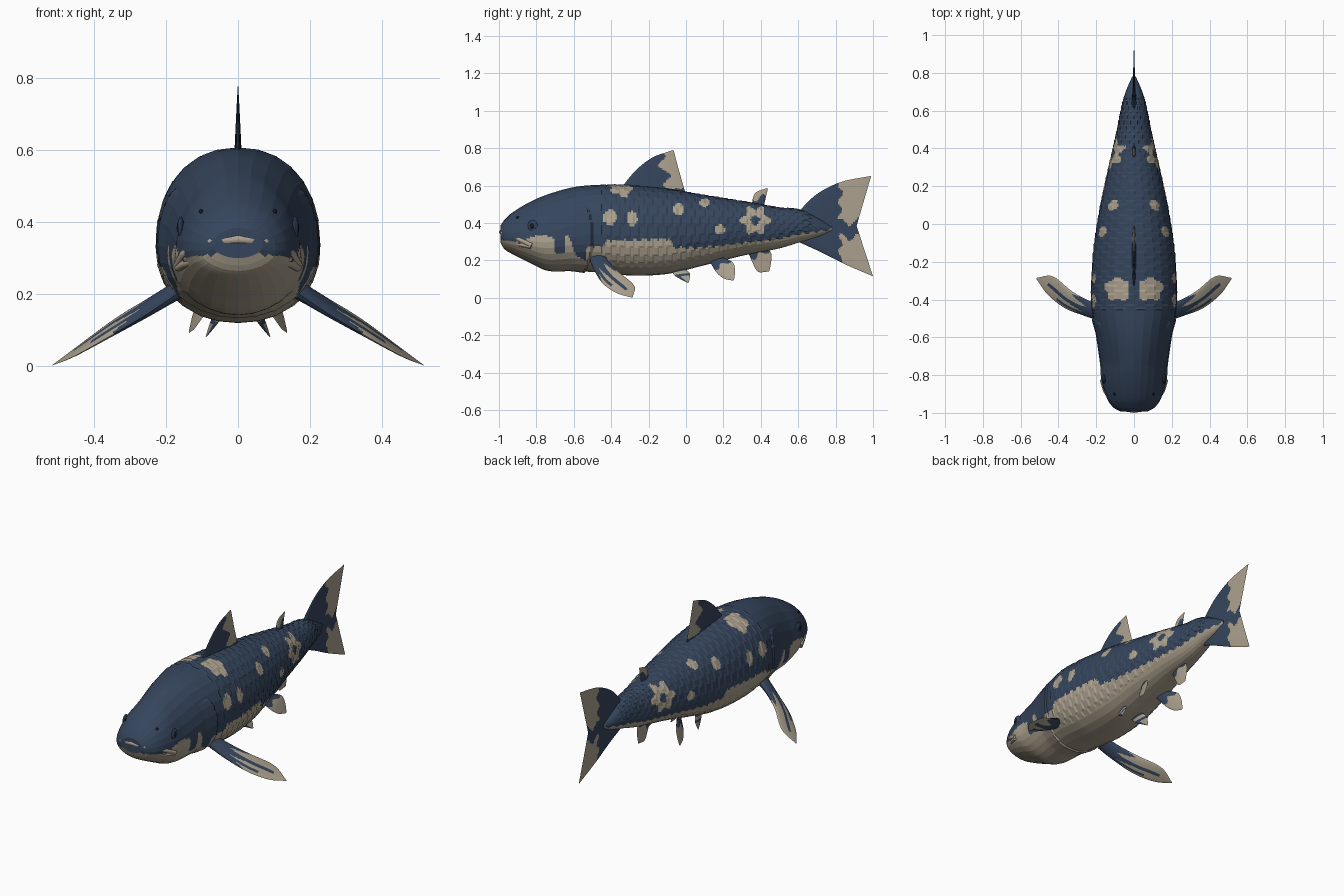
import bpy, bmesh, math
from mathutils import Vector

if "Cube" in bpy.data.objects:
    bpy.data.objects.remove(bpy.data.objects["Cube"])


def material(name, rgb):
    m = bpy.data.materials.new(name)
    m.diffuse_color = (*rgb, 1)
    m.use_nodes = True
    m.node_tree.nodes["Principled BSDF"].inputs["Base Color"].default_value = m.diffuse_color
    return m


NAVY = material("navy skin", (0.036, 0.060, 0.108))
CREAM = material("cream skin", (0.41, 0.355, 0.27))
RED = material("mouth red", (0.20, 0.03, 0.05))
DARK = material("eye dark", (0.008, 0.011, 0.018))


def spline(table, y, col):
    """Smooth interpolation of one column over the first column."""
    y = min(max(y, table[0][0]), table[-1][0])
    i = 0
    while i < len(table) - 2 and y > table[i + 1][0]:
        i += 1

    def slope(k):
        a, b = max(k - 1, 0), min(k + 1, len(table) - 1)
        return (table[b][col] - table[a][col]) / (table[b][0] - table[a][0])
    d = table[i + 1][0] - table[i][0]
    t = (y - table[i][0]) / d
    return ((2*t**3 - 3*t*t + 1) * table[i][col] + (t**3 - 2*t*t + t) * d * slope(i)
            + (3*t*t - 2*t**3) * table[i + 1][col] + (t**3 - t*t) * d * slope(i + 1))


def linear(table, y):
    for (a, p), (b, q) in zip(table, table[1:]):
        if y <= b:
            return p + (q - p) * max(0, (y - a) / (b - a))
    return table[-1][1]


def finish(bm, name, mats):
    bmesh.ops.recalc_face_normals(bm, faces=bm.faces)
    me = bpy.data.meshes.new(name)
    bm.to_mesh(me)
    bm.free()
    for m in mats:
        me.materials.append(m)
    ob = bpy.data.objects.new(name, me)
    bpy.context.collection.objects.link(ob)
    return ob


# Body stations: y, top, bottom, half width
BODY = [(-.993, .385, .30, .07), (-.975, .412, .265, .105), (-.93, .455, .235, .14),
        (-.83, .515, .185, .172), (-.74, .553, .145, .18), (-.6, .592, .143, .2),
        (-.45, .605, .135, .224), (-.3, .602, .12, .226), (-.1, .583, .128, .21),
        (.1, .55, .175, .178), (.3, .518, .225, .135), (.5, .484, .265, .09),
        (.61, .472, .298, .068), (.7, .43, .325, .044), (.78, .38, .36, .01)]


def station(y):
    top, bot, w = (spline(BODY, y, c) for c in (1, 2, 3))
    mid = bot + (top - bot) * linear([(-1, .4), (-.8, .36), (-.5, .43), (.8, .48)], y)
    n = linear([(-1, 1.9), (-.75, 1.9), (-.45, 2.2), (.3, 2.1), (.8, 2)], y)
    return top, bot, w, mid, n


def section(y, a):
    top, bot, w, mid, n = station(y)
    c, s = math.cos(a), math.sin(a)
    h = top - mid if s > 0 else mid - bot
    return Vector((math.copysign(w * abs(c) ** (2 / n), c), y,
                   mid + math.copysign(h * abs(s) ** (2 / n), s)))


def surface_x(y, z):
    top, bot, w, mid, n = station(y)
    h = top - mid if z > mid else mid - bot
    return w * max(0, 1 - abs((z - mid) / h) ** n) ** (1 / n)


# Pale belly edge and pale spots on the flanks
BELLY = [(-1, .31), (-.9, .3), (-.81, .33), (-.71, .33), (-.70, .24), (-.65, .24),
         (-.645, .335), (-.62, .32), (-.59, .23), (-.54, .20), (-.53, .27), (-.44, .29),
         (-.42, .312), (-.09, .322), (-.06, .275), (.07, .272), (.3, .3), (.5, .322),
         (.6, .345), (.7, .36), (.78, .372)]
SPOTS = [(-.405, .43, .036, .042), (-.288, .422, .028, .042), (-.04, .473, .03, .032),
         (.1, .508, .027, .022), (.18, .365, .027, .028)]


def skin_is_pale(p):
    x, y, z = p
    saw = 0.012 * abs(((y / .05) % 1) * 2 - 1) if y > -.5 else 0
    if z < linear(BELLY, y) - saw:
        return True
    if any(((y - a) / r) ** 2 + ((z - b) / q) ** 2 < 1 for a, b, r, q in SPOTS):
        return True
    # saddle blotches beside the dorsal fin
    if abs(x) > .022 and z > .52:
        d = math.hypot((abs(x) - .085) / .07, (y + .345) / .058)
        if d < 1 + .12 * math.sin(5 * math.atan2(y + .345, abs(x) - .085)):
            return True
    # petal mark near the tail
    dy, dz = y - .37, z - .415
    r = math.hypot(dy, dz)
    return .024 < r < .07 + .014 * math.cos(6 * math.atan2(dz, dy))


def build_body():
    bm = bmesh.new()
    sides, split, steps = 28, 4, 190
    rings = []
    for i in range(steps + 1):
        y = BODY[0][0] + (BODY[-1][0] - BODY[0][0]) * i / steps
        corners = [section(y, 2 * math.pi * k / sides) for k in range(sides)]
        mid = Vector((0, y, station(y)[3]))
        ring = []
        for k in range(sides * split):
            j, f = divmod(k, split)
            p = corners[j].lerp(corners[(j + 1) % sides], f / split)
            # overlapping scale rows, and the step at the gill cover
            out = 0
            if -.46 < y < .68 and p.z > station(y)[1] + .05:
                out = .005 * ((y / .05 + .5 * (j % 2)) % 1) - .002
            edge = -.5 - 1.2 * (p.z - .33) ** 2
            if edge - .08 < y < edge and p.z < .48:
                out = .008 * (y - edge + .08) / .08
            d = (p - mid).normalized()
            ring.append(bm.verts.new(p + d * out))
        rings.append(ring)
    n = sides * split
    for a, b in zip(rings, rings[1:]):
        for k in range(n):
            f = bm.faces.new((a[k], a[(k + 1) % n], b[(k + 1) % n], b[k]))
            f.material_index = int(skin_is_pale(f.calc_center_median()))
    bm.faces.new(rings[0])
    bm.faces.new(rings[-1])
    finish(bm, "body", [NAVY, CREAM])


def along(path, u):
    s = u * (len(path) - 1)
    i = min(int(s), len(path) - 2)
    pts = [(k, *p) for k, p in enumerate(path)]
    return Vector([spline(pts, s, c) for c in (1, 2, 3)])


def fin(name, paths, thick, pale, mirror=1, nu=36, nv=24):
    """Lens-shaped fin lofted between root-to-tip paths."""
    bm = bmesh.new()
    normal = (Vector(paths[0][-1]) - Vector(paths[0][0])).cross(
        Vector(paths[-1][0]) - Vector(paths[0][0])).normalized()
    for side in (1, -1):
        grid = []
        for i in range(nu + 1):
            u = i / nu
            knots = [along(p, u) for p in paths]
            row = []
            for j in range(nv + 1):
                v = j / nv * (len(paths) - 1)
                k = min(int(v), len(paths) - 2)
                q = knots[k].lerp(knots[k + 1], v - k)
                bulge = math.sqrt(max(0, 1 - (2 * j / nv - 1) ** 2))
                q = q + normal * side * thick * (1 - u) * bulge
                row.append(bm.verts.new((q.x * mirror, q.y, q.z)))
            grid.append(row)
        for i in range(nu):
            for j in range(nv):
                f = bm.faces.new((grid[i][j], grid[i + 1][j], grid[i + 1][j + 1], grid[i][j + 1]))
                f.material_index = int(pale((i + .5) / nu, (j + .5) / nv, f.calc_center_median()))
    bmesh.ops.remove_doubles(bm, verts=bm.verts, dist=1e-5)
    finish(bm, name, [NAVY, CREAM])


def tube(name, half, radius, mat):
    pts = [(-x, y, z) for x, y, z in half[:0:-1]] + half
    cu = bpy.data.curves.new(name, 'CURVE')
    cu.dimensions = '3D'
    cu.bevel_depth = radius
    cu.bevel_resolution = 2
    cu.use_fill_caps = True
    sp = cu.splines.new('POLY')
    sp.points.add(len(pts) - 1)
    for p, co in zip(sp.points, pts):
        p.co = (*co, 1)
    cu.materials.append(mat)
    ob = bpy.data.objects.new(name, cu)
    bpy.context.collection.objects.link(ob)
    bpy.ops.object.select_all(action='DESELECT')
    ob.select_set(True)
    bpy.context.view_layer.objects.active = ob
    bpy.ops.object.convert(target='MESH')


def bead(name, y, z, size, mat, s):
    """Flattened ball sitting on the skin."""
    bm = bmesh.new()
    bmesh.ops.create_uvsphere(bm, u_segments=14, v_segments=8, radius=1)
    bmesh.ops.scale(bm, verts=bm.verts, vec=size)
    finish(bm, name, [mat]).location = (s * surface_x(y, z), y, z)


build_body()

# Lips and mouth opening
upper = [(0, -.987, .352), (.075, -.977, .346), (.118, -.935, .332), (.152, -.88, .308), (.168, -.825, .28)]
lower = [(0, -.979, .304), (.075, -.967, .302), (.115, -.925, .294), (.148, -.875, .284), (.166, -.83, .274)]
inner = [(0, -.972, .328), (.07, -.964, .324), (.108, -.925, .313), (.14, -.88, .296)]
tube("upper_lip", upper, .013, CREAM)
tube("lower_lip", lower, .012, CREAM)
tube("mouth_opening", inner, .018, RED)

# Median fins
fin("dorsal_fin", [[(0, -.345, .59), (0, -.27, .68), (0, -.18, .75), (0, -.07, .79)],
                   [(0, .0, .55), (0, -.02, .62), (0, -.04, .69), (0, -.065, .785)]], .011,
    lambda u, v, p: p.y > -.12 + .025 * math.sin(p.z * 60) - .25 * (p.z - .7) and p.z > .585)
fin("adipose_fin", [[(0, .35, .495), (0, .37, .56), (0, .435, .588)],
                    [(0, .415, .485), (0, .425, .53), (0, .437, .58)]], .01,
    lambda u, v, p: p.z > .535 + .02 * math.sin(p.y * 80))
fin("tail_fin", [[(0, .6, .46), (0, .7, .555), (0, .83, .62), (0, .99, .652)],
                 [(0, .6, .38), (0, .7, .38), (0, .8, .38), (0, .912, .385)],
                 [(0, .6, .30), (0, .72, .245), (0, .85, .18), (0, 1, .115)]], .014,
    lambda u, v, p: p.y > .825 + .012 * math.sin(p.z * 70)
    and (p.z > .405 + .02 * math.sin(p.y * 70) or p.z < .325 + .02 * math.sin(p.y * 70)),
    nu=44, nv=48)
fin("anal_fin", [[(0, .33, .25), (0, .355, .19), (0, .385, .14), (0, .435, .14)],
                 [(0, .42, .275), (0, .455, .24), (0, .455, .19), (0, .445, .142)]], .01,
    lambda u, v, p: u > .22 + .08 * math.sin(v * 9))

# Paired fins, eyes and nostrils
for s, side in ((1, "right"), (-1, "left")):
    fin(side + "_pectoral_fin",
        [[(.17, -.43, .22), (.24, -.405, .185), (.33, -.355, .135), (.43, -.277, .065), (.516, -.285, .003)],
         [(.17, -.515, .2), (.26, -.487, .14), (.37, -.443, .075), (.46, -.37, .025), (.518, -.288, .001)]], .024,
        lambda u, v, p: u > .36 + .1 * math.sin(v * 14) and not (u < .78 and abs(v - .5) < .1)
        and not (u < .62 and abs(v - .82) < .05), s)
    fin(side + "_pelvic_fin", [[(.055, .13, .19), (.095, .16, .14), (.12, .2, .105), (.136, .25, .092)],
                               [(.085, .2, .215), (.11, .25, .19), (.125, .262, .145), (.137, .257, .096)]], .01,
        lambda u, v, p: u > .25 + .07 * math.sin(v * 9), s)
    fin(side + "_belly_fin", [[(.045, -.075, .14), (.06, -.055, .115), (.088, .01, .08)],
                              [(.06, .0, .155), (.075, .022, .125), (.09, .015, .083)]], .009,
        lambda u, v, p: u > .55 and v > .3 or .15 < u < .4, s)
    bead(side + "_eye_rim", -.82, .385, (.009, .026, .032), NAVY, s)
    bead(side + "_eye", -.823, .385, (.0125, .017, .022), DARK, s)
    bead(side + "_nostril", -.9, .43, (.006, .008, .007), DARK, s)
